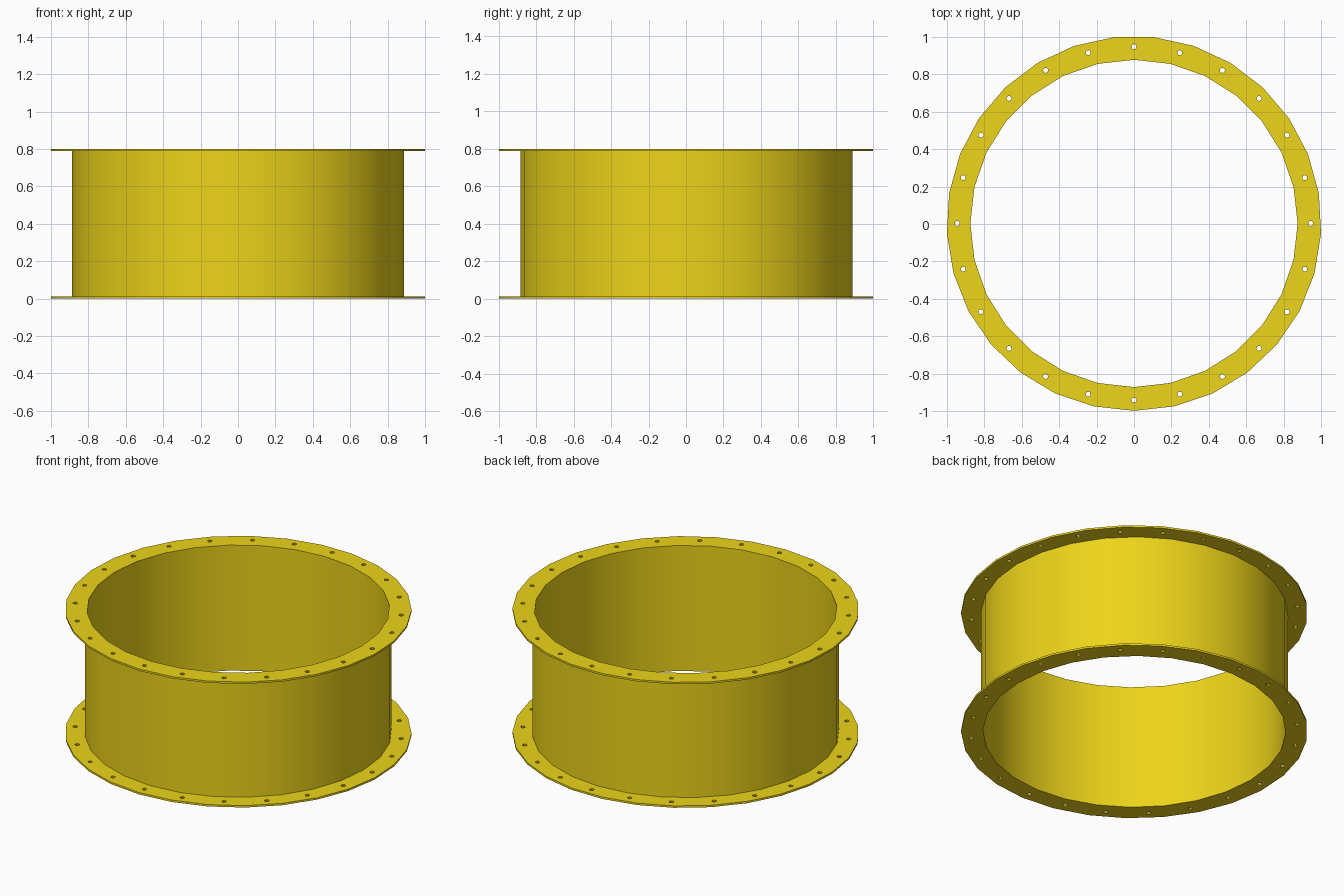
import bpy, bmesh
from math import sin, cos, pi, radians

if "Cube" in bpy.data.objects:
    bpy.data.objects.remove(bpy.data.objects["Cube"])

HEIGHT = 0.8        # overall height
PLATE = 0.012       # flange thickness
R_IN, R_WALL, R_OUT = 0.875, 0.887, 1.0015
CY = 0.003          # ring centre, offset because the rim has an odd side count

yellow = bpy.data.materials.new("yellow_paint")
yellow.diffuse_color = (0.85, 0.66, 0.01, 1)
yellow.use_nodes = True
yellow.node_tree.nodes["Principled BSDF"].inputs["Base Color"].default_value = yellow.diffuse_color


def polygon(radius, sides, cx=0.0, cy=CY, start=-pi / 2):
    return [(cx + radius * cos(start + 2 * pi * i / sides),
             cy + radius * sin(start + 2 * pi * i / sides)) for i in range(sides)]


def plate(name, loops, z0, z1):
    """Solid plate from an outer outline and hole outlines."""
    curve = bpy.data.curves.new(name + "_outline", 'CURVE')
    curve.dimensions = '2D'
    curve.fill_mode = 'BOTH'
    curve.extrude = (z1 - z0) / 2
    for loop in loops:
        spline = curve.splines.new('POLY')
        spline.points.add(len(loop) - 1)
        for point, (x, y) in zip(spline.points, loop):
            point.co = (x, y, 0, 1)
        spline.use_cyclic_u = True
    obj = bpy.data.objects.new(name, curve)
    bpy.context.collection.objects.link(obj)
    bpy.ops.object.select_all(action='DESELECT')
    obj.select_set(True)
    bpy.context.view_layer.objects.active = obj
    bpy.ops.object.convert(target='MESH')
    obj = bpy.context.view_layer.objects.active
    obj.name = name

    # Weld caps to sides and lift into place
    bm = bmesh.new()
    bm.from_mesh(obj.data)
    bmesh.ops.remove_doubles(bm, verts=bm.verts, dist=1e-5)
    bmesh.ops.recalc_face_normals(bm, faces=bm.faces)
    bmesh.ops.translate(bm, verts=bm.verts, vec=(0, 0, (z0 + z1) / 2))
    bm.to_mesh(obj.data)
    bm.free()
    obj.data.materials.clear()
    obj.data.materials.append(yellow)
    bpy.ops.object.shade_smooth_by_angle(angle=radians(30))
    return obj


# Cylindrical wall between the flanges
plate("wall", [polygon(R_WALL, 28), polygon(R_IN, 28)], PLATE, HEIGHT - PLATE)

# Flanges with 24 bolt holes each
holes = [polygon(0.0135, 10, x, y) for x, y in polygon(0.945, 24)]
outline = [polygon(R_OUT, 29), polygon(R_IN, 28)] + holes
plate("bottom_flange", outline, 0, PLATE)
plate("top_flange", outline, HEIGHT - PLATE, HEIGHT)
